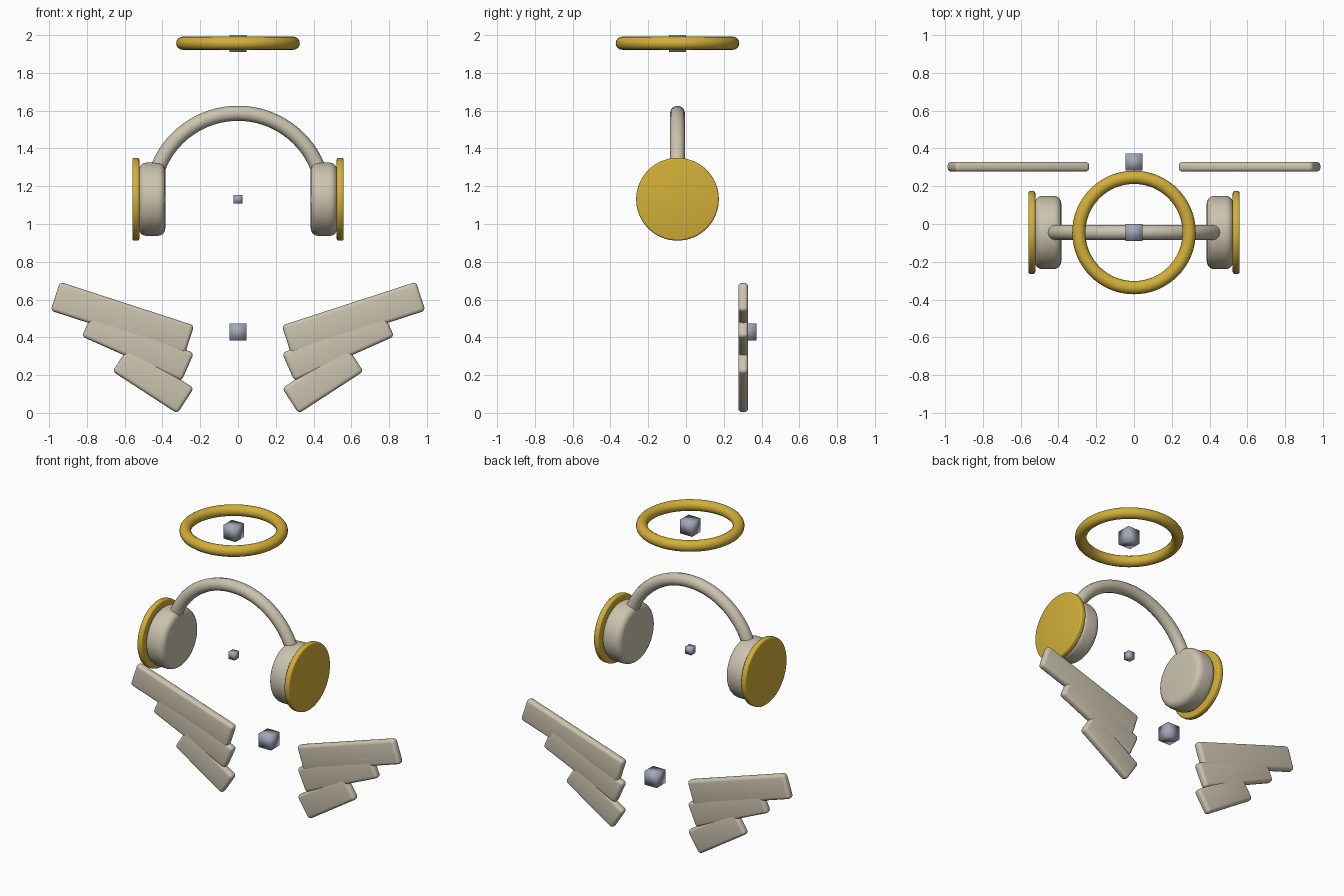
import bpy
import math

cube = bpy.data.objects.get("Cube")
if cube:
    bpy.data.objects.remove(cube, do_unlink=True)


def material(name, color):
    mat = bpy.data.materials.new(name)
    mat.use_nodes = True
    mat.diffuse_color = (*color, 1)
    mat.node_tree.nodes["Principled BSDF"].inputs["Base Color"].default_value = (*color, 1)
    return mat


GOLD = material("gold", (0.65, 0.43, 0.04))
CREAM = material("cream", (0.60, 0.55, 0.43))
GREY = material("blue grey", (0.37, 0.39, 0.48))
HEAD_Y = -0.045
EAR_Z = 1.131


def finish(name, mat, bevel=0, segments=3, smooth_angle=40):
    """Name, colour, round and shade the active object."""
    obj = bpy.context.object
    obj.name = name
    obj.data.materials.append(mat)
    bpy.ops.object.transform_apply(location=False, rotation=False, scale=True)
    if bevel:
        mod = obj.modifiers.new("rounding", "BEVEL")
        mod.width = bevel
        mod.segments = segments
        mod.limit_method = "ANGLE"
        bpy.ops.object.modifier_apply(modifier=mod.name)
    bpy.ops.object.shade_smooth_by_angle(angle=math.radians(smooth_angle))
    return obj


def disc(name, mat, x, radius, depth, bevel, segments):
    bpy.ops.mesh.primitive_cylinder_add(
        vertices=64, radius=radius, depth=depth,
        location=(x, HEAD_Y, EAR_Z), rotation=(0, math.pi / 2, 0))
    finish(name, mat, bevel, segments)


# Halo ring
bpy.ops.mesh.primitive_torus_add(
    major_radius=0.292, minor_radius=0.035, major_segments=64, minor_segments=16,
    location=(0, HEAD_Y, 1.957))
finish("halo", GOLD, smooth_angle=60)

# Small anchor blocks, softly shaded
for name, size, y, z in (("halo_anchor", 0.09, HEAD_Y, 1.955),
                         ("head_anchor", 0.046, HEAD_Y, EAR_Z),
                         ("wing_anchor", 0.09, 0.327, 0.427)):
    bpy.ops.mesh.primitive_cube_add(size=size, location=(0, y, z))
    finish(name, GREY, smooth_angle=180)

# Headband: half-circle tube ending inside the ear cups
curve = bpy.data.curves.new("headband", "CURVE")
curve.dimensions = "3D"
curve.bevel_depth = 0.04
curve.bevel_resolution = 4
curve.use_fill_caps = True
spline = curve.splines.new("POLY")
STEPS = 40
spline.points.add(STEPS)
for i, point in enumerate(spline.points):
    a = math.pi * i / STEPS
    point.co = (0.455 * math.cos(a), HEAD_Y, EAR_Z + 0.455 * math.sin(a), 1)
band = bpy.data.objects.new("headband", curve)
bpy.context.collection.objects.link(band)
bpy.ops.object.select_all(action="DESELECT")
band.select_set(True)
bpy.context.view_layer.objects.active = band
bpy.ops.object.convert(target="MESH")
finish("headband", CREAM, smooth_angle=60)

# Feathers: length, centre x, centre z, upward tilt in degrees
FEATHERS = {
    "upper": (0.747, 0.612, 0.502, 18),
    "middle": (0.578, 0.530, 0.360, 24),
    "lower": (0.409, 0.449, 0.175, 33),
}

for side, s in (("left", 1), ("right", -1)):
    # Ear cup and its outer plate
    disc(side + "_ear_cup", CREAM, s * 0.455, 0.194, 0.14, 0.04, 5)
    disc(side + "_ear_plate", GOLD, s * 0.541, 0.219, 0.037, 0.01, 3)

    # Wing of three rounded slats
    for name, (length, x, z, tilt) in FEATHERS.items():
        bpy.ops.mesh.primitive_cube_add(
            size=1, location=(s * x, 0.303, z),
            rotation=(0, -s * math.radians(tilt), 0))
        bpy.context.object.scale = (length, 0.052, 0.16)
        finish(f"{side}_{name}_feather", CREAM, 0.02, 4)
